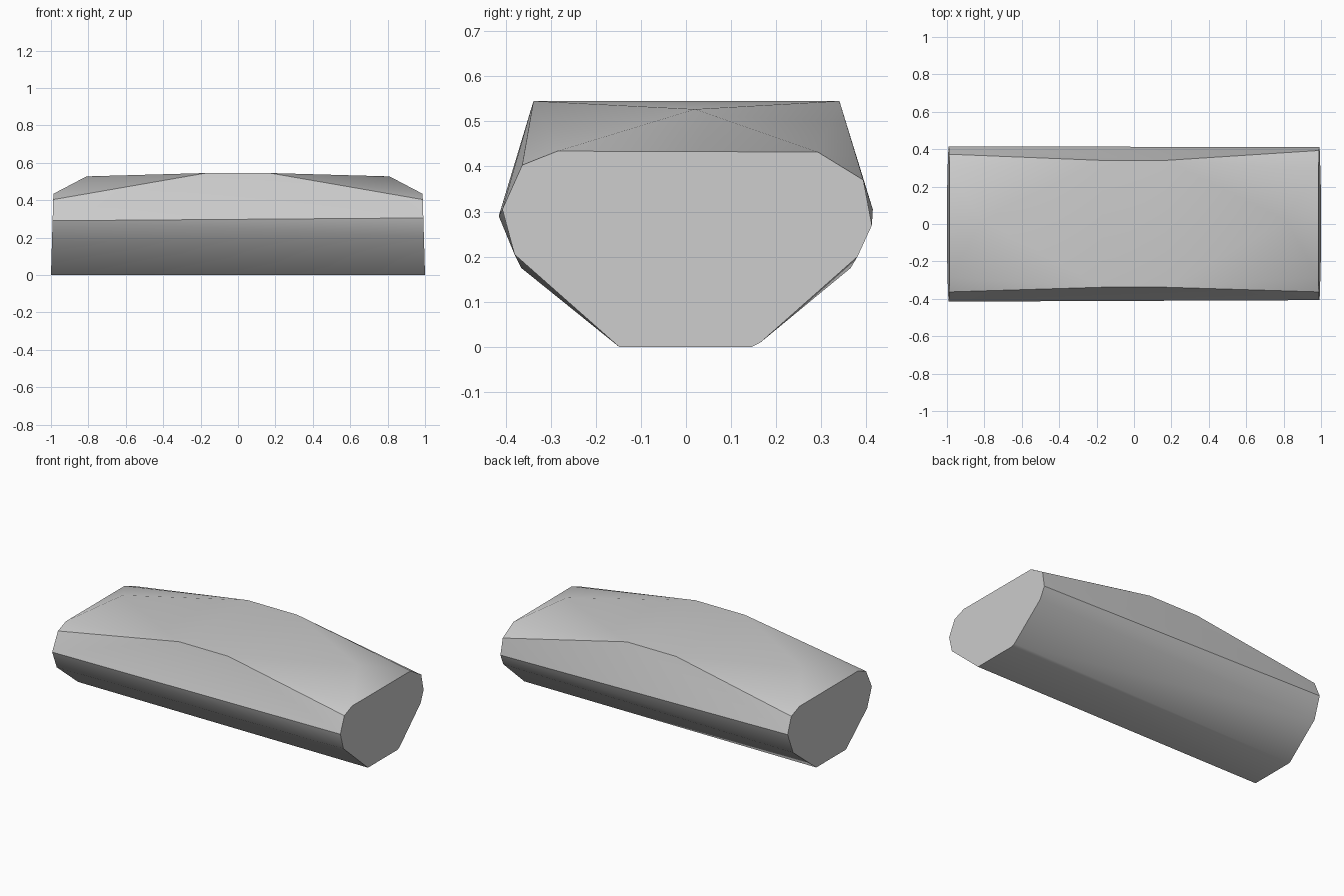
import bpy
import bmesh
import math

cube = bpy.data.objects.get("Cube")
if cube:
    bpy.data.objects.remove(cube, do_unlink=True)

# Plain grey surface
grey = bpy.data.materials.new("plain grey")
grey.use_nodes = True
colour = (0.6, 0.6, 0.6, 1)
grey.diffuse_color = colour
grey.node_tree.nodes["Principled BSDF"].inputs["Base Color"].default_value = colour

# End outlines as (y, z), clockwise from the bottom front corner
left_end = [(-0.148, 0), (-0.38, 0.205), (-0.407, 0.305), (-0.363, 0.403), (-0.285, 0.434),
            (0.292, 0.432), (0.393, 0.37), (0.412, 0.27), (0.38, 0.2), (0.165, 0.01), (0.145, 0)]
right_end = [(-0.148, 0), (-0.365, 0.175), (-0.415, 0.29), (-0.363, 0.403), (-0.285, 0.434),
             (0.292, 0.434), (0.373, 0.403), (0.414, 0.305), (0.365, 0.175), (0.145, 0)]


def end_points(outline, side):
    # Each end leans slightly inward towards the top
    return [(side * (1 - 0.03 * z), y, z) for y, z in outline]


points = end_points(left_end, 1) + end_points(right_end, -1)

# Raised flat crown and the low ridge point at each side of it
for side in (-1, 1):
    points += [(side * 0.17, -0.338, 0.545), (side * 0.17, 0.34, 0.545)]
    points.append((side * 0.81, 0.02, 0.527))

# Wrap the points in a faceted block
bm = bmesh.new()
for point in points:
    bm.verts.new(point)
bmesh.ops.convex_hull(bm, input=bm.verts[:])
bmesh.ops.dissolve_limit(bm, angle_limit=math.radians(0.5), verts=bm.verts[:], edges=bm.edges[:])
bmesh.ops.recalc_face_normals(bm, faces=bm.faces[:])

mesh = bpy.data.meshes.new("faceted_block")
bm.to_mesh(mesh)
bm.free()
mesh.materials.append(grey)
block = bpy.data.objects.new("faceted_block", mesh)
bpy.context.collection.objects.link(block)

# Soft shading across gentle folds, sharp at the corners
bpy.ops.object.select_all(action="DESELECT")
block.select_set(True)
bpy.context.view_layer.objects.active = block
bpy.ops.object.shade_smooth_by_angle(angle=math.radians(30))
